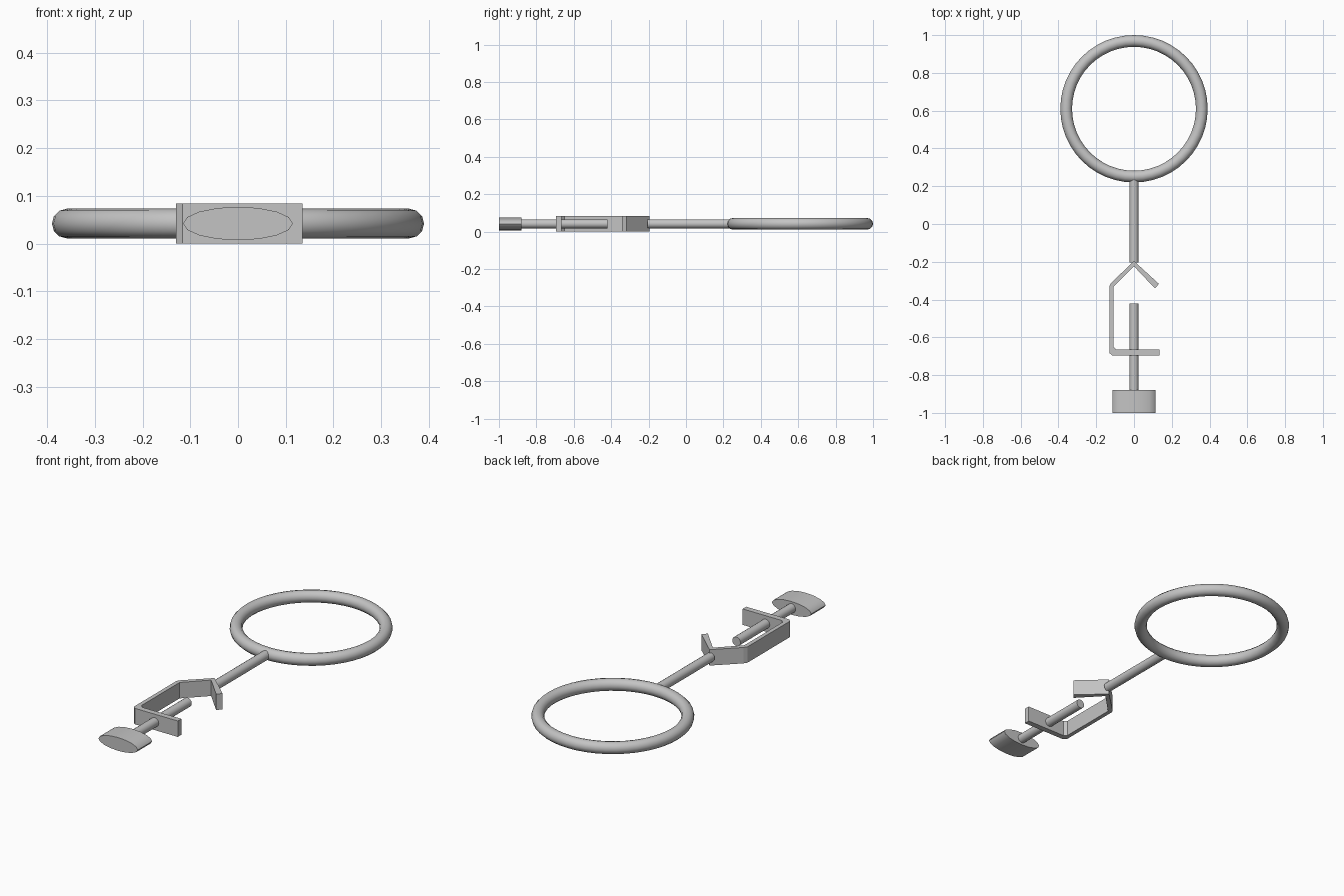
import bpy, bmesh, math

cube = bpy.data.objects.get("Cube")
if cube:
    bpy.data.objects.remove(cube, do_unlink=True)

MID_Z = 0.042

steel = bpy.data.materials.new("light_grey_steel")
steel.use_nodes = True
grey = (0.55, 0.55, 0.55, 1)
steel.diffuse_color = grey
steel.node_tree.nodes["Principled BSDF"].inputs["Base Color"].default_value = grey


def finish(obj, name, smooth=True):
    obj.name = name
    obj.data.materials.append(steel)
    if smooth:
        bpy.ops.object.shade_smooth_by_angle(angle=math.radians(35))


def cylinder_y(name, y0, y1, rx, rz, sides, smooth=True):
    """Cylinder along y with an elliptical section."""
    bpy.ops.mesh.primitive_cylinder_add(
        vertices=sides, radius=1, depth=y1 - y0,
        location=(0, (y0 + y1) / 2, MID_Z), rotation=(math.pi / 2, 0, 0))
    obj = bpy.context.object
    obj.scale = (rx, rz, 1)
    bpy.ops.object.transform_apply(location=False, rotation=True, scale=True)
    finish(obj, name, smooth)


def extrude_outline(name, outline, height):
    """Flat outline in the ground plane, raised to a height."""
    bm = bmesh.new()
    face = bm.faces.new([bm.verts.new((x, y, 0)) for x, y in outline])
    raised = bmesh.ops.extrude_face_region(bm, geom=[face])["geom"]
    bmesh.ops.translate(bm, vec=(0, 0, height),
                        verts=[v for v in raised if isinstance(v, bmesh.types.BMVert)])
    bmesh.ops.recalc_face_normals(bm, faces=bm.faces)
    mesh = bpy.data.meshes.new(name)
    bm.to_mesh(mesh)
    bm.free()
    obj = bpy.data.objects.new(name, mesh)
    bpy.context.collection.objects.link(obj)
    finish(obj, name, smooth=False)


# Support ring
bpy.ops.mesh.primitive_torus_add(
    major_segments=48, minor_segments=12, major_radius=0.359, minor_radius=0.031,
    location=(0, 0.61, MID_Z))
finish(bpy.context.object, "support_ring")

# Rod between ring and clamp
cylinder_y("support_rod", -0.205, 0.245, 0.024, 0.024, 16)

# Bent strip clamp: V jaw, side arm and screw plate
extrude_outline("clamp_bracket", [
    (0.132, -0.317), (0, -0.196), (-0.119, -0.31), (-0.13, -0.327),
    (-0.13, -0.683), (-0.116, -0.695), (0.135, -0.695), (0.135, -0.665),
    (-0.095, -0.665), (-0.108, -0.65), (-0.108, -0.333), (0, -0.224),
    (0.111, -0.341)], 0.084)

# Clamp screw and its flattened oval thumb grip
cylinder_y("clamp_screw", -0.89, -0.42, 0.024, 0.024, 16)
cylinder_y("thumb_grip", -1.0, -0.88, 0.115, 0.035, 16)
